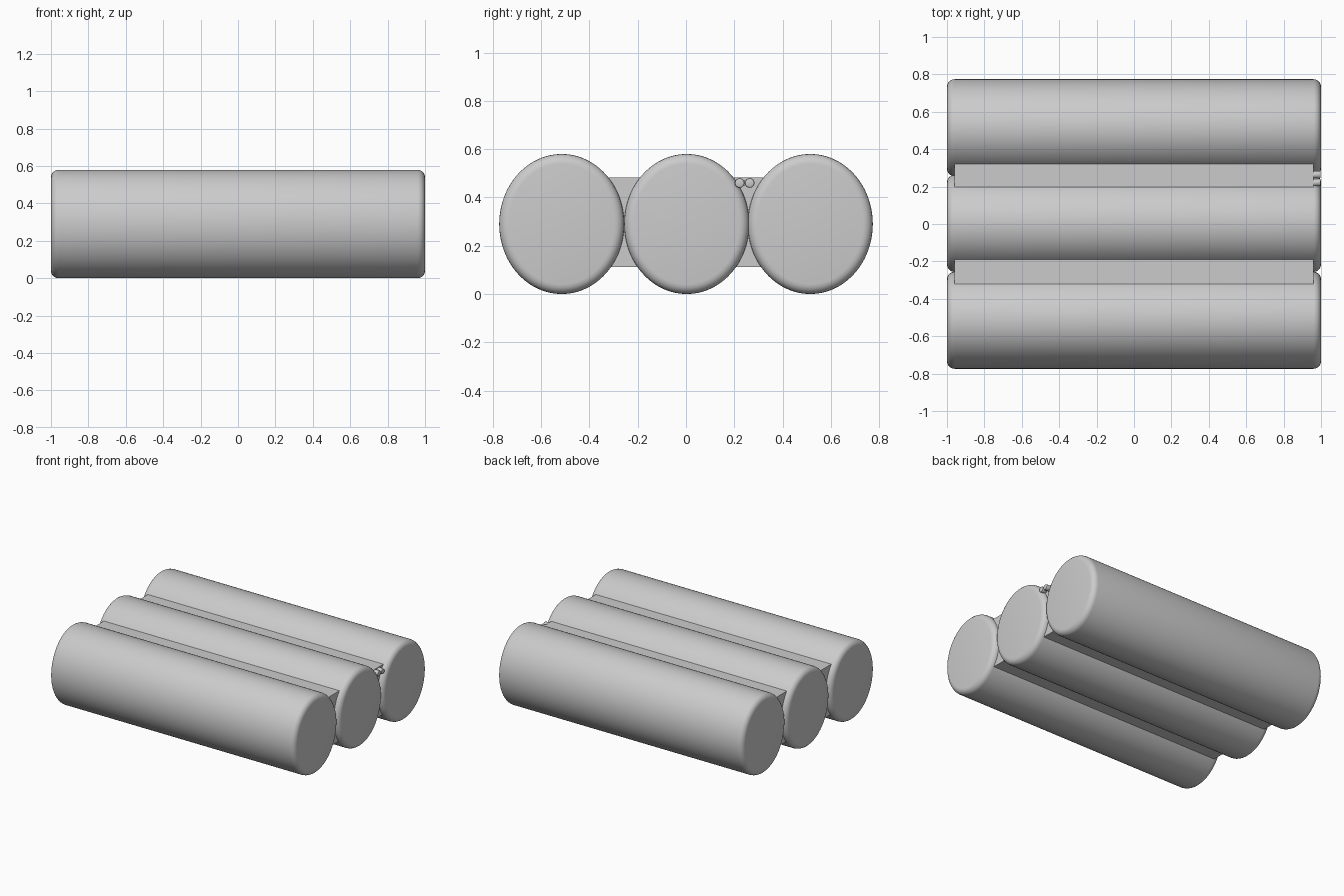
import bpy
from math import pi, radians

if "Cube" in bpy.data.objects:
    bpy.data.objects.remove(bpy.data.objects["Cube"])

grey = bpy.data.materials.new("plain grey")
grey.use_nodes = True
grey.diffuse_color = (0.6, 0.6, 0.6, 1)
grey.node_tree.nodes["Principled BSDF"].inputs["Base Color"].default_value = (0.6, 0.6, 0.6, 1)


def finish(obj, name, smooth=True):
    obj.name = name
    obj.data.materials.append(grey)
    if smooth:
        bpy.ops.object.shade_smooth_by_angle(angle=radians(35))
    return obj


def rod(name, center, ry, rz, length, bevel, sides, segments):
    """Oval rod lying along x, with rounded rims."""
    bpy.ops.mesh.primitive_cylinder_add(vertices=sides, radius=1, depth=1, location=center,
                                        rotation=(0, pi / 2, 0))
    obj = bpy.context.object
    obj.scale = (rz, ry, length)
    bpy.ops.object.transform_apply(location=False, rotation=True, scale=True)
    mod = obj.modifiers.new("rounded rims", "BEVEL")
    mod.width = bevel
    mod.segments = segments
    mod.limit_method = "ANGLE"
    mod.angle_limit = radians(60)
    bpy.ops.object.modifier_apply(modifier=mod.name)
    return finish(obj, name)


def box(name, center, size):
    bpy.ops.mesh.primitive_cube_add(size=1, location=center)
    obj = bpy.context.object
    obj.scale = size
    bpy.ops.object.transform_apply(location=False, rotation=False, scale=True)
    return finish(obj, name, smooth=False)


# Three large cylinders side by side
for name, y in (("front", -0.515), ("middle", 0.003), ("back", 0.515)):
    rod(name + "_cylinder", (0, y, 0.29), 0.259, 0.29, 2.0, 0.04, 96, 5)

# Spacer blocks filling the gaps between them
for name, y in (("front", -0.255), ("back", 0.262)):
    box(name + "_spacer", (0, y, 0.297), (1.92, 0.2, 0.37))

# Small two-pin connector on the left end
for name, y in (("front", 0.222), ("back", 0.264)):
    rod(name + "_connector_pin", (0.975, y, 0.46), 0.02, 0.02, 0.046, 0.006, 24, 2)
box("connector_web", (0.97, 0.243, 0.46), (0.03, 0.04, 0.02))
